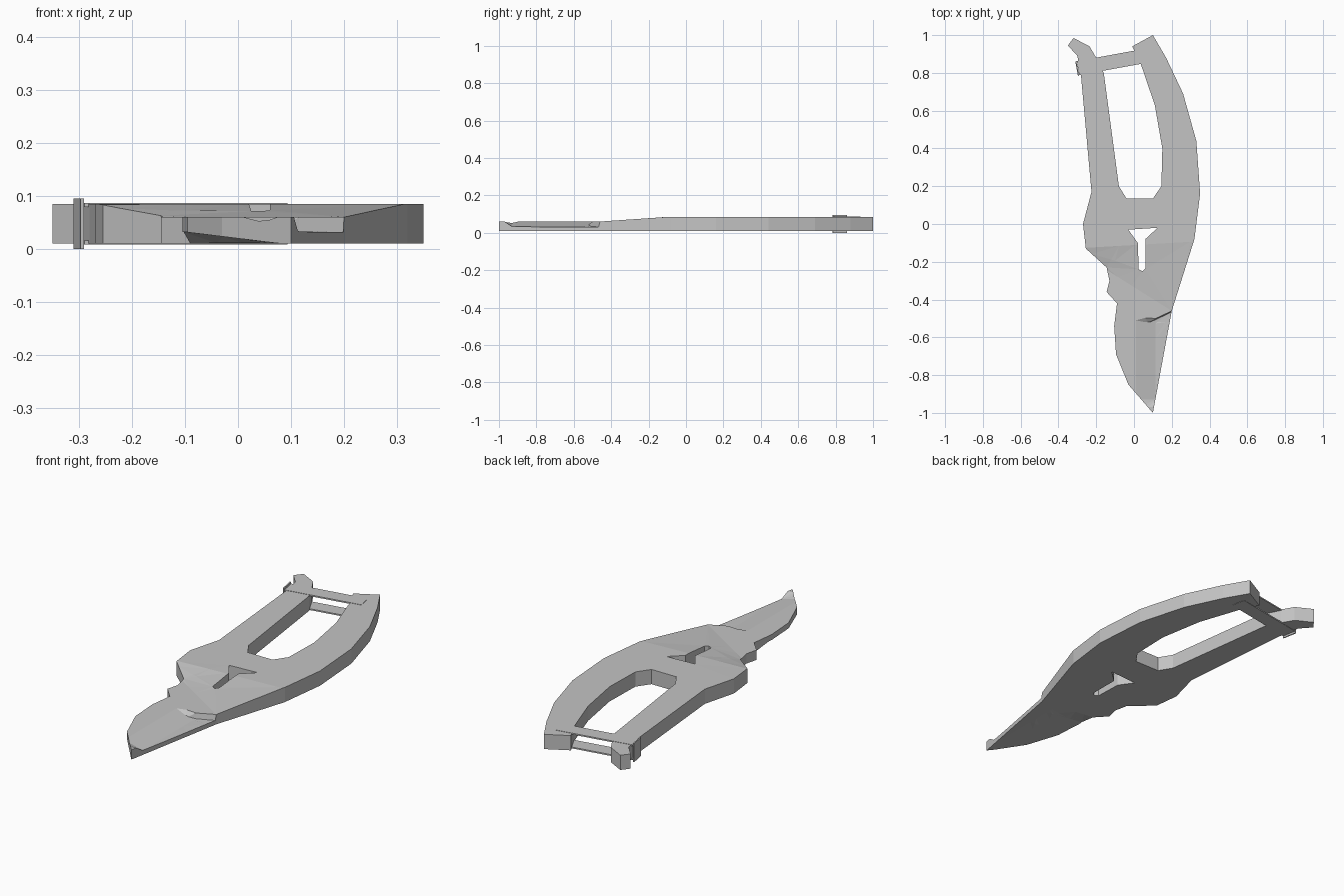
import bpy
import bmesh
from mathutils import Vector, Matrix

old = bpy.data.objects.get("Cube")
if old:
    bpy.data.objects.remove(old, do_unlink=True)

GREY = (0.55, 0.55, 0.55, 1)
metal = bpy.data.materials.new("plain grey")
metal.use_nodes = True
metal.diffuse_color = GREY
metal.node_tree.nodes["Principled BSDF"].inputs["Base Color"].default_value = GREY


def finish(bm, name):
    bmesh.ops.recalc_face_normals(bm, faces=bm.faces)
    mesh = bpy.data.meshes.new(name)
    bm.to_mesh(mesh)
    bm.free()
    mesh.materials.append(metal)
    obj = bpy.data.objects.new(name, mesh)
    bpy.context.collection.objects.link(obj)
    return obj


def ramp(value, start, end):
    return max(0.0, min(1.0, (value - start) / (end - start)))


# Upper surface: thick handles, ramp to thin blade, hollow along the straight edge
def top_height(x, y):
    side = ramp(x, -.15, .2)
    low = -.24 - .22 * side
    high = -.12 + .02 * side
    z = .06 + .025 * ramp(y, low, high)
    wall = -.5 + .04 * ramp(x, .115, .2)
    if y < wall - .003:
        z -= .028 * ramp(x, .01, .12) * ramp(y, -.97, -.93)
    return z


# Lower surface: bevel rising to the curved cutting edge
def bottom_height(x, y):
    return .01 + .022 * ramp(-x, -.08, .1) * ramp(-y, .42, .52)


outer = [(.1, 1), (.17, .88), (.26, .69), (.33, .44), (.35, .16), (.32, -.08),
         (.2, -.46), (.1, -1), (-.03, -.85), (-.095, -.69), (-.105, -.54),
         (-.09, -.42), (-.145, -.36), (-.13, -.3), (-.145, -.23),
         (-.255, -.13), (-.27, 0), (-.225, .17), (-.28, .78), (-.3, .89),
         (-.35, .945), (-.32, .985), (-.235, .94), (-.2, .88), (-.16, .8),
         (-.08, .2), (-.04, .135), (.1, .135), (.145, .2), (.15, .4),
         (.11, .63), (.035, .85), (-.01, .94)]
slot = [(-.03, -.03), (.125, -.02), (.06, -.08), (.06, -.235), (.045, -.25),
        (.025, -.24), (.02, -.1)]

# Body plate with both handles and the blade
bm = bmesh.new()
for loop in (outer, slot):
    verts = [bm.verts.new((x, y, 0)) for x, y in loop]
    for a, b in zip(verts, verts[1:] + verts[:1]):
        bm.edges.new((a, b))
bmesh.ops.triangle_fill(bm, edges=bm.edges[:], use_beauty=True, normal=(0, 0, 1))


def cut(point, normal, y_max=2, y_min=-2):
    faces = [f for f in bm.faces if y_min < f.calc_center_median().y < y_max]
    geom = faces + list({e for f in faces for e in f.edges})
    geom += list({v for f in faces for v in f.verts})
    bmesh.ops.bisect_plane(bm, geom=geom, plane_co=(*point, 0),
                           plane_no=(*normal, 0), dist=.0002)


for y in (-.97, -.93, -.8, -.65, -.52):
    cut((0, y), (0, 1))
for offset in (0, -.006):
    cut((.2, -.46 + offset), (-.04, .085))
for start, end in (((-.15, -.24), (.2, -.46)), ((-.15, -.12), (.2, -.1)),
                   ((-.15, -.18), (.2, -.28))):
    edge = Vector(end) - Vector(start)
    cut(start, (-edge.y, edge.x), .1, -.5)
for x in (-.04, .01, .06, .115):
    cut((x, 0), (1, 0), -.42)

bmesh.ops.triangulate(bm, faces=bm.faces[:])
extruded = bmesh.ops.extrude_face_region(bm, geom=bm.faces[:], use_keep_orig=True)
upper = {g for g in extruded["geom"] if isinstance(g, bmesh.types.BMVert)}
for v in bm.verts:
    height = top_height if v in upper else bottom_height
    v.co.z = height(v.co.x, v.co.y)
finish(bm, "bladed_body")


# Catch strap: two thin plates and the closed outer end
def plate(name, centre, size, angle):
    bm = bmesh.new()
    bmesh.ops.create_cube(bm, size=1, matrix=Matrix.Translation(centre)
                          @ Matrix.Rotation(angle, 4, "Z")
                          @ Matrix.Diagonal((*size, 1)))
    return finish(bm, name)


TILT = .18
for name, z in (("strap_top", .083), ("strap_bottom", .012)):
    plate(name, (-.105, .86, z), (.39, .075, .007), TILT)
plate("strap_end", (-.301, .823, .0475), (.006, .078, .095), TILT)
